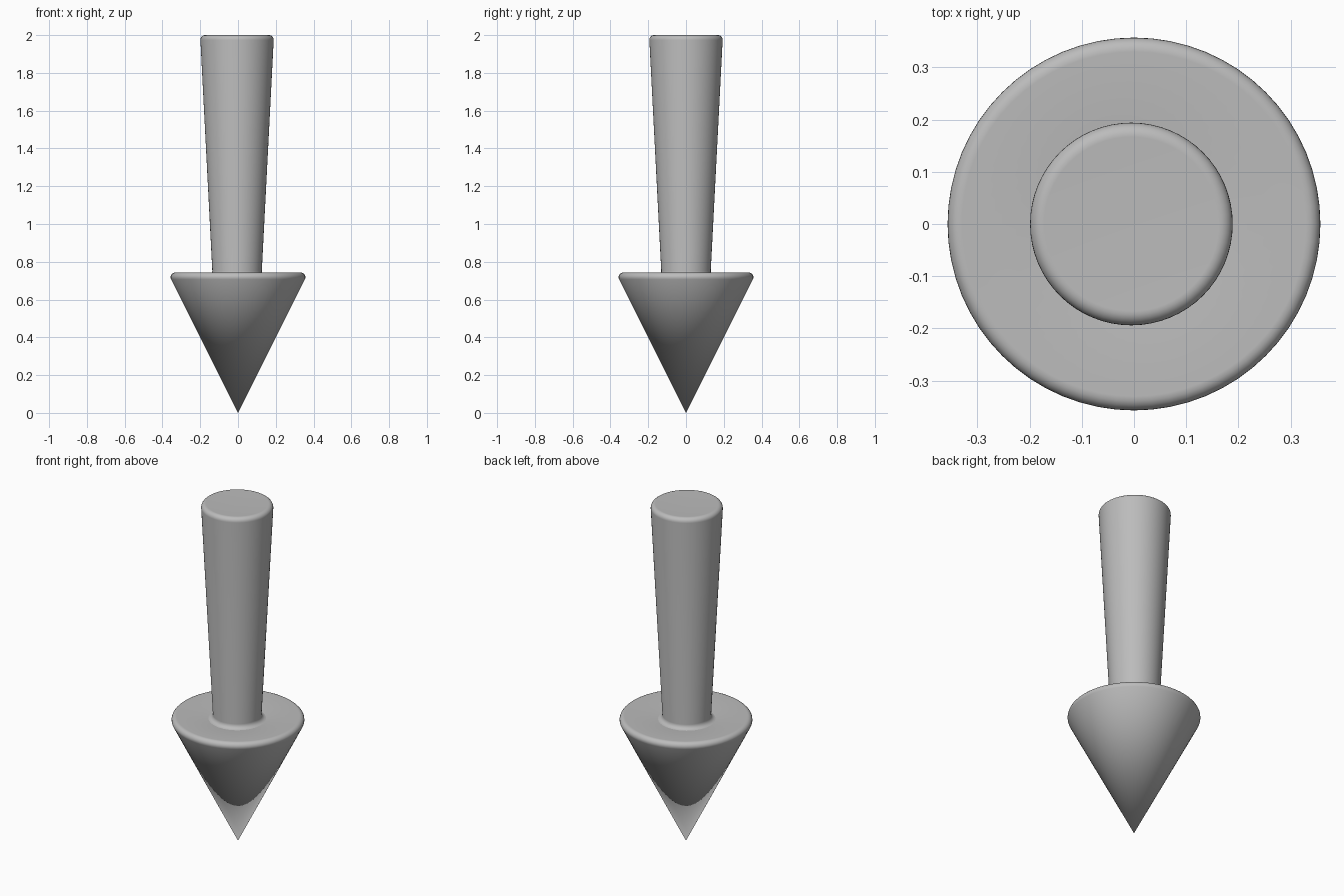
import bpy
import math

SIDES = 64

cube = bpy.data.objects.get("Cube")
if cube:
    bpy.data.objects.remove(cube, do_unlink=True)

grey = bpy.data.materials.new("plain grey")
grey.use_nodes = True
colour = (0.5, 0.5, 0.5, 1)
grey.diffuse_color = colour
grey.node_tree.nodes["Principled BSDF"].inputs["Base Color"].default_value = colour


def arc(r, z, radius, start, end, steps=6):
    """Profile points along a rounded edge, angles in degrees."""
    angles = [math.radians(start + (end - start) * i / steps) for i in range(steps + 1)]
    return [(r + radius * math.cos(a), z + radius * math.sin(a)) for a in angles]


def lathe(name, profile, x=0.0):
    """Turn a profile of (radius, height) points around the vertical axis."""
    verts, rings, faces = [], [], []
    for r, z in profile:
        count = 1 if r == 0 else SIDES
        rings.append([len(verts) + i for i in range(count)])
        for i in range(count):
            a = math.tau * i / SIDES
            verts.append((r * math.cos(a), r * math.sin(a), z))
    for low, high in zip(rings, rings[1:]):
        for i in range(SIDES):
            j = (i + 1) % SIDES
            quad = [low[i % len(low)], low[j % len(low)],
                    high[j % len(high)], high[i % len(high)]]
            faces.append(list(dict.fromkeys(quad)))
    mesh = bpy.data.meshes.new(name)
    mesh.from_pydata(verts, [], faces)
    mesh.materials.append(grey)
    obj = bpy.data.objects.new(name, mesh)
    bpy.context.collection.objects.link(obj)
    bpy.ops.object.select_all(action="DESELECT")
    obj.select_set(True)
    bpy.context.view_layer.objects.active = obj
    bpy.ops.object.shade_smooth_by_angle(angle=math.radians(40))
    obj.location.x = x
    return obj


# Pointed head: cone, rounded rim and a shallow dished top
lathe("arrow_head",
      [(0, 0)] + arc(0.332, 0.718, 0.025, -27, 95) + [(0.16, 0.725), (0, 0.715)])

# Tapered shaft: flared foot, straight side, rounded lip and a shallow dished end
lathe("arrow_shaft",
      arc(0.157, 0.751, 0.026, 265, 180)
      + arc(0.169, 1.975, 0.025, -3, 95)
      + [(0, 1.982)], x=-0.005)
